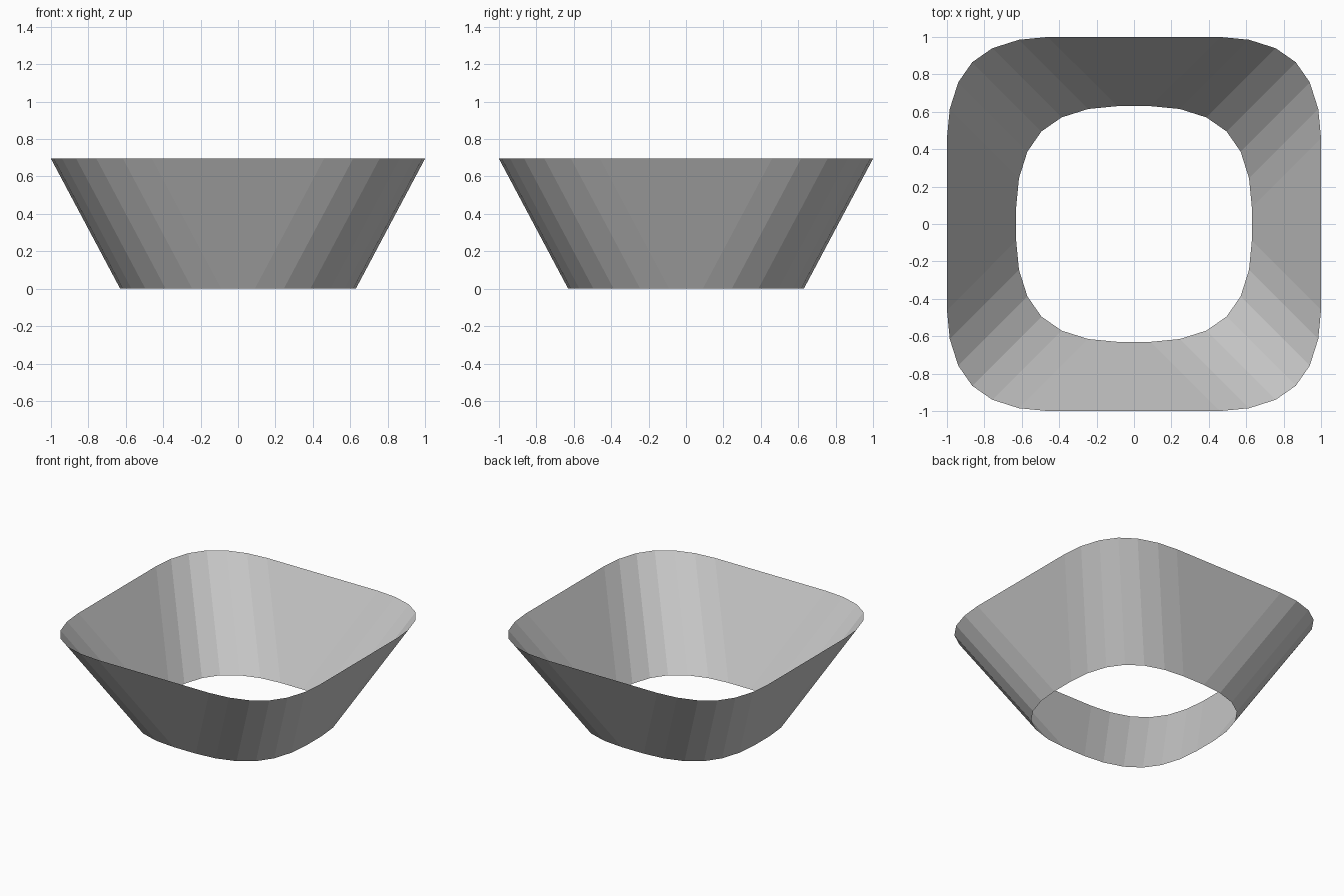
import bpy
import bmesh

if "Cube" in bpy.data.objects:
    bpy.data.objects.remove(bpy.data.objects["Cube"], do_unlink=True)

HEIGHT = 0.695
INSET = 0.37  # how far the bottom edge sits inside the top edge

# One rounded corner of the top edge, mirrored about its diagonal
half_corner = [(1.0, 0.46), (0.985, 0.615), (0.94, 0.757)]
corner = half_corner + [(0.865, 0.865)] + [(y, x) for x, y in reversed(half_corner)]


def ring(bm, inset, z):
    """Loop of vertices made by turning the corner through four quarters."""
    verts = []
    pts = [(x - inset, y - inset) for x, y in corner]
    for _ in range(4):
        verts += [bm.verts.new((x, y, z)) for x, y in pts]
        pts = [(-y, x) for x, y in pts]
    return verts


# Flat-faced open funnel wall
bm = bmesh.new()
bottom = ring(bm, INSET, 0)
top = ring(bm, 0, HEIGHT)
n = len(top)
for i in range(n):
    j = (i + 1) % n
    bm.faces.new((bottom[i], bottom[j], top[j], top[i]))

mesh = bpy.data.meshes.new("funnel_wall")
bm.to_mesh(mesh)
bm.free()
wall = bpy.data.objects.new("funnel_wall", mesh)
bpy.context.collection.objects.link(wall)

# Plain grey
grey = bpy.data.materials.new("light_grey")
grey.use_nodes = True
color = (0.6, 0.6, 0.6, 1)
grey.diffuse_color = color
grey.node_tree.nodes["Principled BSDF"].inputs["Base Color"].default_value = color
mesh.materials.append(grey)
